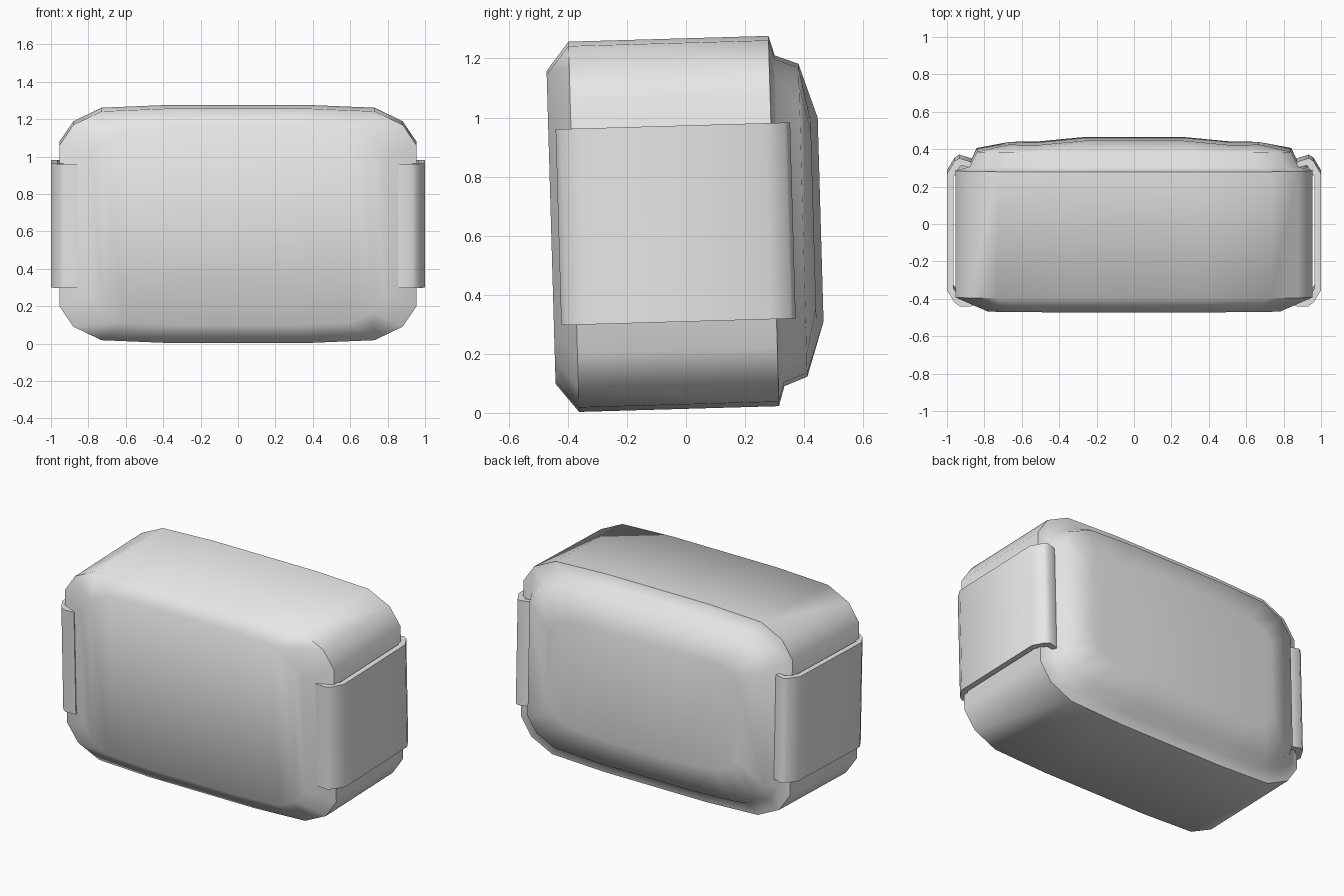
import bpy, bmesh, math
from mathutils import Matrix

if "Cube" in bpy.data.objects:
    bpy.data.objects.remove(bpy.data.objects["Cube"])

grey = bpy.data.materials.new("light grey")
grey.use_nodes = True
COLOUR = (0.8, 0.8, 0.8, 1)
grey.diffuse_color = COLOUR
grey.node_tree.nodes["Principled BSDF"].inputs["Base Color"].default_value = COLOUR

# Everything leans back-to-front by the same small angle
TILT = Matrix.Translation((0, 0, 0.641)) @ Matrix.Rotation(math.radians(1.65), 4, 'X')


def finish(bm, name, angle):
    bmesh.ops.recalc_face_normals(bm, faces=bm.faces)
    bmesh.ops.transform(bm, matrix=TILT, verts=bm.verts)
    mesh = bpy.data.meshes.new(name)
    bm.to_mesh(mesh)
    bm.free()
    obj = bpy.data.objects.new(name, mesh)
    bpy.context.collection.objects.link(obj)
    mesh.materials.append(grey)
    bpy.ops.object.select_all(action='DESELECT')
    obj.select_set(True)
    bpy.context.view_layer.objects.active = obj
    bpy.ops.object.shade_smooth_by_angle(angle=math.radians(angle))


# Rounded outline of the case, one quadrant mirrored to a closed loop
quad = [(0.37, 0.627), (0.73, 0.612), (0.88, 0.54), (0.955, 0.43)]
right = quad + [(x, -z) for x, z in reversed(quad)]
outline = right + [(-x, z) for x, z in reversed(right)]

# Case: outline lofted front to back (y, x scale, z scale, y drop at the ends)
sections = [(-0.457, 0.82, 0.845, 0), (-0.38, 1, 1, 0), (0.297, 1, 1, 0),
            (0.317, 0.92, 0.893, 0), (0.396, 0.88, 0.845, 0),
            (0.456, 0.70, 0.55, 0.024)]
bm = bmesh.new()
rings = []
for y, sx, sz, drop in sections:
    rings.append([bm.verts.new((x * sx, y - (drop if abs(x) > 0.5 else 0), z * sz))
                  for x, z in outline])
n = len(outline)
for a, b in zip(rings, rings[1:]):
    for i in range(n):
        j = (i + 1) % n
        bm.faces.new((a[i], a[j], b[j], b[i]))
# Front and back caps: vertical strips joining top points to bottom points
for ring in (rings[0], rings[-1]):
    for i in range(3):
        bm.faces.new((ring[i], ring[i + 1], ring[6 - i], ring[7 - i]))
        bm.faces.new((ring[8 + i], ring[9 + i], ring[14 - i], ring[15 - i]))
    bm.faces.new((ring[0], ring[7], ring[8], ring[15]))
finish(bm, "case", 60)

# Side clips: a bent strip with hooked ends, extruded upward
clip = [(0.857, -0.43), (0.93, -0.432), (0.96, -0.41), (1.0, -0.345), (1.0, 0.278),
        (0.96, 0.345), (0.935, 0.362), (0.87, 0.342), (0.875, 0.312), (0.925, 0.322),
        (0.965, 0.26), (0.965, -0.335), (0.925, -0.395), (0.857, -0.40)]
for side, name in ((1, "left_clip"), (-1, "right_clip")):
    bm = bmesh.new()
    face = bm.faces.new([bm.verts.new((side * x, y, -0.332)) for x, y in clip])
    ext = bmesh.ops.extrude_face_region(bm, geom=[face])
    top = [v for v in ext["geom"] if isinstance(v, bmesh.types.BMVert)]
    bmesh.ops.translate(bm, vec=(0, 0, 0.664), verts=top)
    finish(bm, name, 60)
